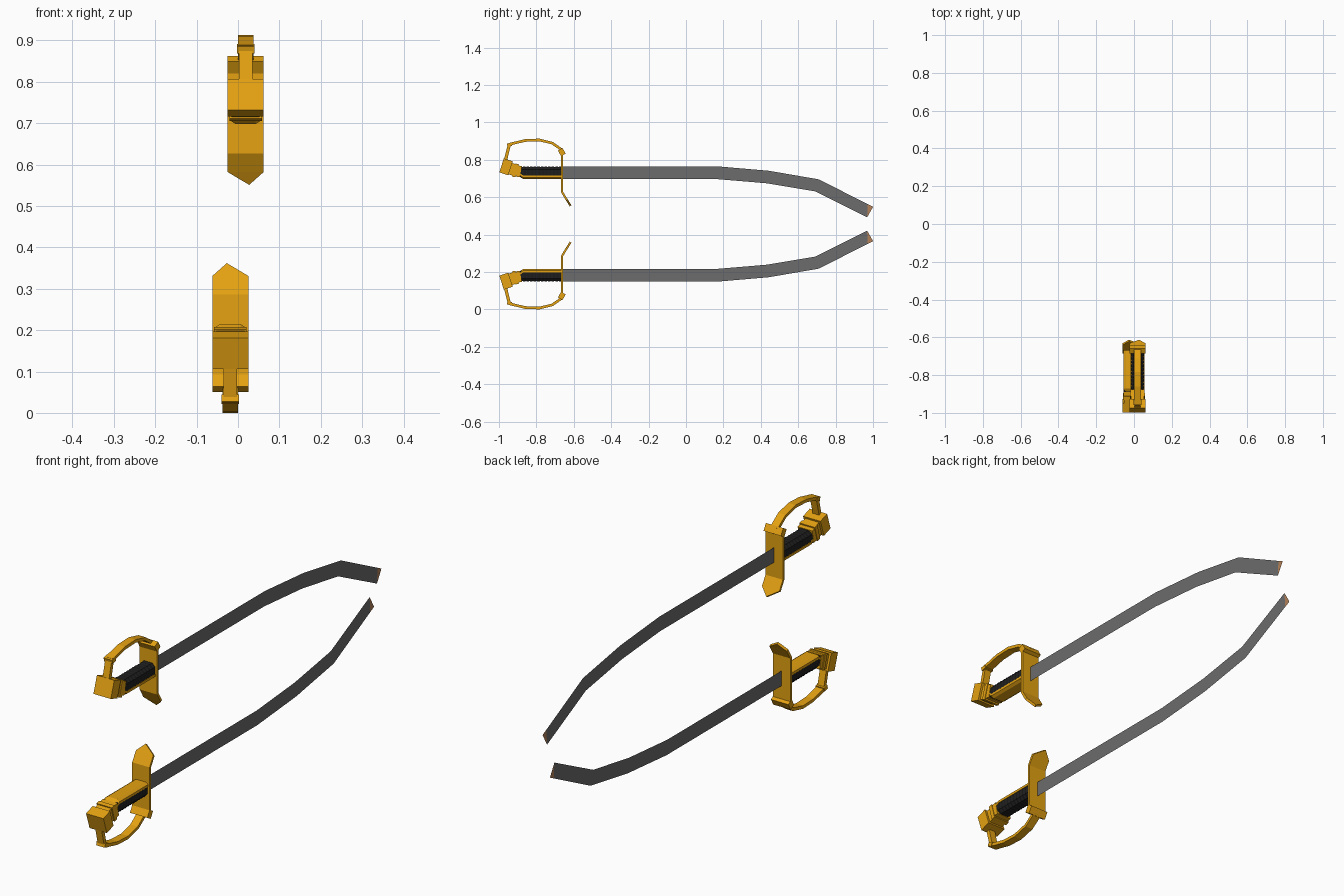
import bpy, math
from mathutils import Matrix

if "Cube" in bpy.data.objects:
    bpy.data.objects.remove(bpy.data.objects["Cube"])

CX = 0.0185       # sideways offset of the upper sabre
MID_Z = 0.4565    # the pair is turned about this height


def material(name, rgb):
    m = bpy.data.materials.new(name)
    m.diffuse_color = (*rgb, 1)
    m.use_nodes = True
    m.node_tree.nodes["Principled BSDF"].inputs["Base Color"].default_value = m.diffuse_color
    return m


GOLD = material("gold", (0.78, 0.36, 0.006))
STEEL = material("dark_steel", (0.15, 0.15, 0.15))
BLACK = material("black_leather", (0.013, 0.013, 0.013))
TAN = material("tan", (0.45, 0.22, 0.10))

parts = []


def add_mesh(name, verts, faces, mats, thickness=0):
    me = bpy.data.meshes.new(name)
    me.from_pydata([(x + CX, y, z) for x, y, z in verts], [], faces)
    for m in mats:
        me.materials.append(m)
    ob = bpy.data.objects.new(name, me)
    bpy.context.collection.objects.link(ob)
    if thickness:
        s = ob.modifiers.new("thickness", 'SOLIDIFY')
        s.thickness, s.offset, s.use_even_offset = thickness, 0, True
    parts.append(ob)
    return ob


def ribbon(name, path, half_w, thickness):
    """Flat strip following a (y, z) path."""
    verts = [(s * half_w, y, z) for y, z in path for s in (-1, 1)]
    faces = [(2*i, 2*i+1, 2*i+3, 2*i+2) for i in range(len(path) - 1)]
    return add_mesh(name, verts, faces, [GOLD], thickness)


def box(name, y, z, length, height, half_w, tilt):
    """Box centred on (y, z), tilted about x."""
    c, s = math.cos(math.radians(tilt)), math.sin(math.radians(tilt))
    verts = []
    for x in (-half_w, half_w):
        for a, b in ((-1, -1), (1, -1), (1, 1), (-1, 1)):
            u, v = a * length / 2, b * height / 2
            verts.append((x, y + u*c - v*s, z + u*s + v*c))
    faces = [(3, 2, 1, 0), (4, 5, 6, 7)]
    faces += [(i, (i+1) % 4, (i+1) % 4 + 4, i + 4) for i in range(4)]
    return add_mesh(name, verts, faces, [GOLD])


def loft(name, rings, mat):
    """Join equal closed rings of points and cap both ends."""
    n = len(rings[0])
    verts = [p for r in rings for p in r]
    faces = [tuple(reversed(range(n))),
             tuple(range(n * (len(rings) - 1), n * len(rings)))]
    for k in range(len(rings) - 1):
        for i in range(n):
            j = (i + 1) % n
            faces.append((k*n + i, k*n + j, (k+1)*n + j, (k+1)*n + i))
    return add_mesh(name, verts, faces, [mat])


# Blade: a flat curved sheet with a small tan corner at the tip
top = [(-0.665, 0.765), (0.165, 0.765), (0.444, 0.741), (0.711, 0.695), (0.972, 0.562), (1.0, 0.548)]
low = [(-0.665, 0.697), (0.16, 0.697), (0.433, 0.674), (0.69, 0.631), (0.968, 0.492)]
blade_verts = [(0, y, z) for y, z in top + low]
blade_faces = [(i, i + 6, i + 7, i + 1) for i in range(4)] + [(4, 10, 5)]
blade = add_mesh("blade", blade_verts, blade_faces, [STEEL, TAN])
blade.data.polygons[4].material_index = 1

# Hand guard: thin plate, bent outward to an off-centre point
W = 0.0435
guard_verts = [(-W, -0.663, 0.85), (W, -0.663, 0.85), (-W, -0.663, 0.628), (W, -0.663, 0.628),
               (-W, -0.637, 0.585), (W, -0.637, 0.585), (0.0085, -0.617, 0.554)]
add_mesh("hand_guard", guard_verts, [(0, 2, 3, 1), (2, 4, 5, 3), (4, 6, 5)], [GOLD], 0.011)
box("guard_lip", -0.664, 0.841, 0.028, 0.034, W, 30)

# Grip: ribbed black handle
rings = []
count = 25
for k in range(count):
    y = -0.895 + 0.232 * k / (count - 1)
    w = 0.035 if k % 2 else 0.032
    t = 0.764 if k % 2 else 0.762
    rings.append([(-w, y, 0.708), (w, y, 0.708), (w, y, 0.748),
                  (0.6*w, y, t), (-0.6*w, y, t), (-w, y, 0.748)])
loft("grip", rings, BLACK)

# Backstrap: chamfered gold strip along the grip
rings = []
for y, zb, zt in ((-0.9, 0.716, 0.735), (-0.872, 0.698, 0.717), (-0.663, 0.698, 0.717)):
    rings.append([(-0.024, y, zb), (0.024, y, zb), (0.036, y, zb + 0.008),
                  (0.036, y, zt), (-0.036, y, zt), (-0.036, y, zb + 0.008)])
loft("backstrap", rings, GOLD)

# Pommel and collars
box("pommel", -0.9625, 0.762, 0.050, 0.079, W, -18.4)
box("pommel_neck", -0.928, 0.749, 0.032, 0.064, 0.034, -18.4)
box("pommel_ring", -0.912, 0.743, 0.018, 0.072, 0.039, -16)
box("grip_collar", -0.894, 0.738, 0.022, 0.060, 0.0365, -12)

# Knuckle bow: post, collar and arched strip
ribbon("bow_post", [(-0.968, 0.785), (-0.946, 0.875)], 0.016, 0.017)
box("bow_collar", -0.944, 0.880, 0.024, 0.018, 0.0215, 15)
ribbon("knuckle_bow", [(-0.948, 0.882), (-0.860, 0.903), (-0.785, 0.906),
                       (-0.715, 0.889), (-0.660, 0.850)], 0.0185, 0.014)

# Second sabre: same parts turned half round about the y axis
turn = Matrix.Translation((0, 0, 2 * MID_Z)) @ Matrix.Rotation(math.pi, 4, 'Y')
for ob in list(parts):
    twin = ob.copy()
    twin.name = "lower_" + ob.name
    twin.matrix_world = turn
    bpy.context.collection.objects.link(twin)
    ob.name = "upper_" + ob.name
